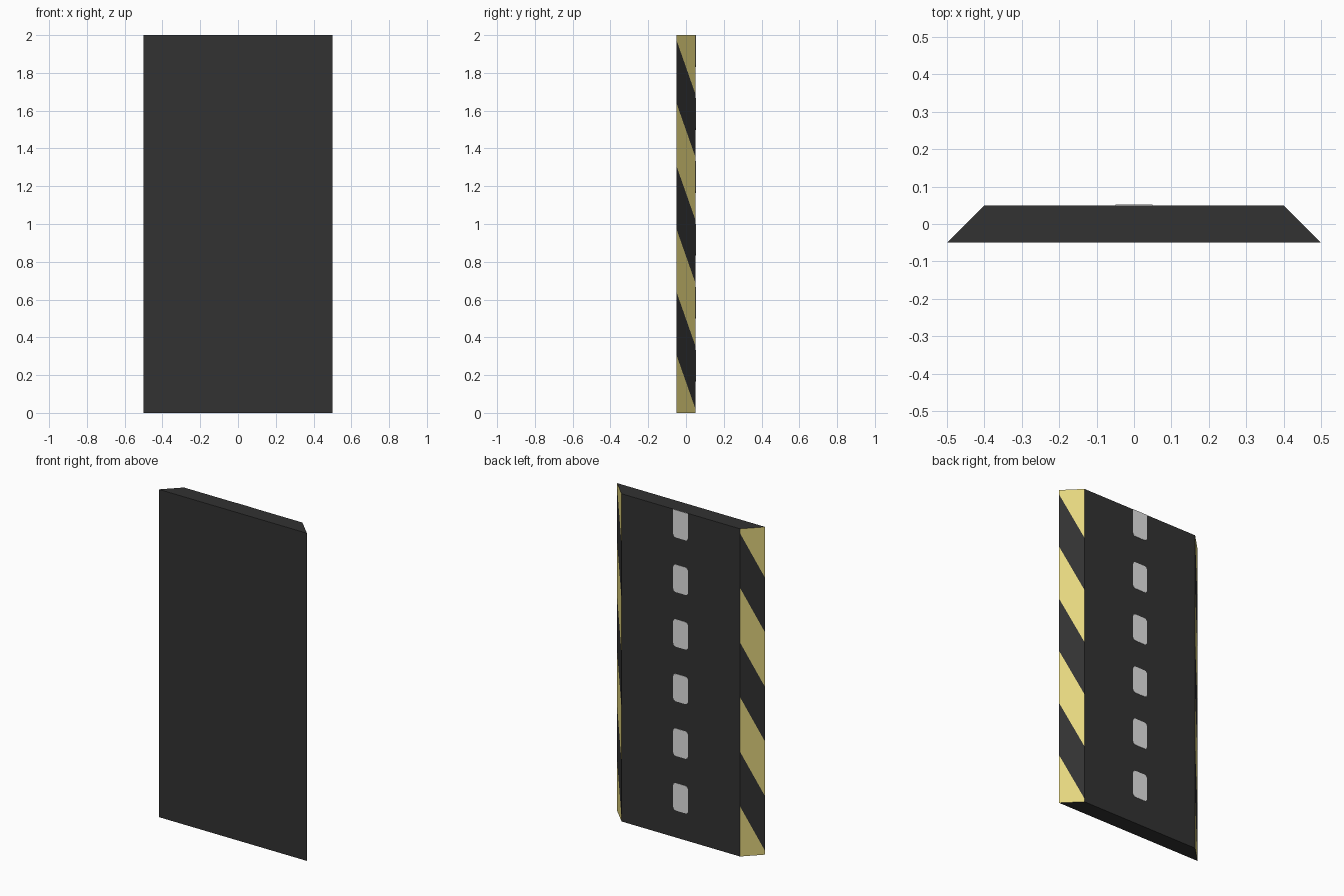
import bpy, bmesh, math

if "Cube" in bpy.data.objects:
    bpy.data.objects.remove(bpy.data.objects["Cube"])

def material(name, rgb):
    m = bpy.data.materials.new(name)
    m.diffuse_color = (*rgb, 1)
    m.use_nodes = True
    m.node_tree.nodes["Principled BSDF"].inputs["Base Color"].default_value = m.diffuse_color
    return m

BLACK = material("rubber black", (0.032, 0.032, 0.032))
YELLOW = material("warning yellow", (0.78, 0.67, 0.21))
WHITE = material("marking white", (0.75, 0.75, 0.75))

def finish(bm, name, mats):
    bmesh.ops.recalc_face_normals(bm, faces=bm.faces[:])
    me = bpy.data.meshes.new(name)
    bm.to_mesh(me)
    bm.free()
    for m in mats:
        me.materials.append(m)
    ob = bpy.data.objects.new(name, me)
    bpy.context.collection.objects.link(ob)
    return ob

def extrude(bm, pts, vec):
    face = bm.faces.new([bm.verts.new(p) for p in pts])
    ret = bmesh.ops.extrude_face_region(bm, geom=[face], use_keep_orig=True)
    verts = [g for g in ret["geom"] if isinstance(g, bmesh.types.BMVert)]
    bmesh.ops.translate(bm, verts=verts, vec=vec)

# Slab with sloped edges
SLOPE, TOP_LINE, STEP = 2.85, 1.83, 1 / 3
bm = bmesh.new()
extrude(bm, [(-.5, -.05, 0), (.5, -.05, 0), (.4, .05, 0), (-.4, .05, 0)], (0, 0, 2))
bmesh.ops.recalc_face_normals(bm, faces=bm.faces[:])

def side_faces(s):
    return [f for f in bm.faces if f.normal.x * s > 0.5]

# Diagonal hazard stripes cut into both slopes
for s in (1, -1):
    for k in range(6):
        faces = side_faces(s)
        edges = {e for f in faces for e in f.edges}
        verts = {v for f in faces for v in f.verts}
        bmesh.ops.bisect_plane(bm, geom=faces + list(edges) + list(verts),
                               plane_co=(0, 0, TOP_LINE - k * STEP),
                               plane_no=(0, SLOPE * s, 1))
        bm.normal_update()
    for f in side_faces(s):
        c = f.calc_center_median()
        band = math.floor((c.z + SLOPE * s * c.y - TOP_LINE) / STEP)
        f.material_index = 1 if band % 2 == 0 else 0
finish(bm, "slab", [BLACK, YELLOW])

# Dashed centre line on the back, rounded corners except at the cut-off top
def dash(bm, z0, z1, round_top):
    w, r = 0.05, 0.018
    pts = []
    for sx, sz, a0 in ((1, 1, 0), (-1, 1, 90), (-1, -1, 180), (1, -1, 270)):
        z = z1 if sz > 0 else z0
        if sz > 0 and not round_top:
            pts.append((sx * w, 0.05, z))
            continue
        for i in range(4):
            a = math.radians(a0 + i * 30)
            pts.append((sx * (w - r) + r * math.cos(a), 0.05,
                        z - sz * r + r * math.sin(a)))
    extrude(bm, pts, (0, 0.002, 0))

bm = bmesh.new()
for k in range(6):
    top = 2 - k * STEP
    dash(bm, top - 0.168, top, k > 0)
finish(bm, "centre_dashes", [WHITE])
